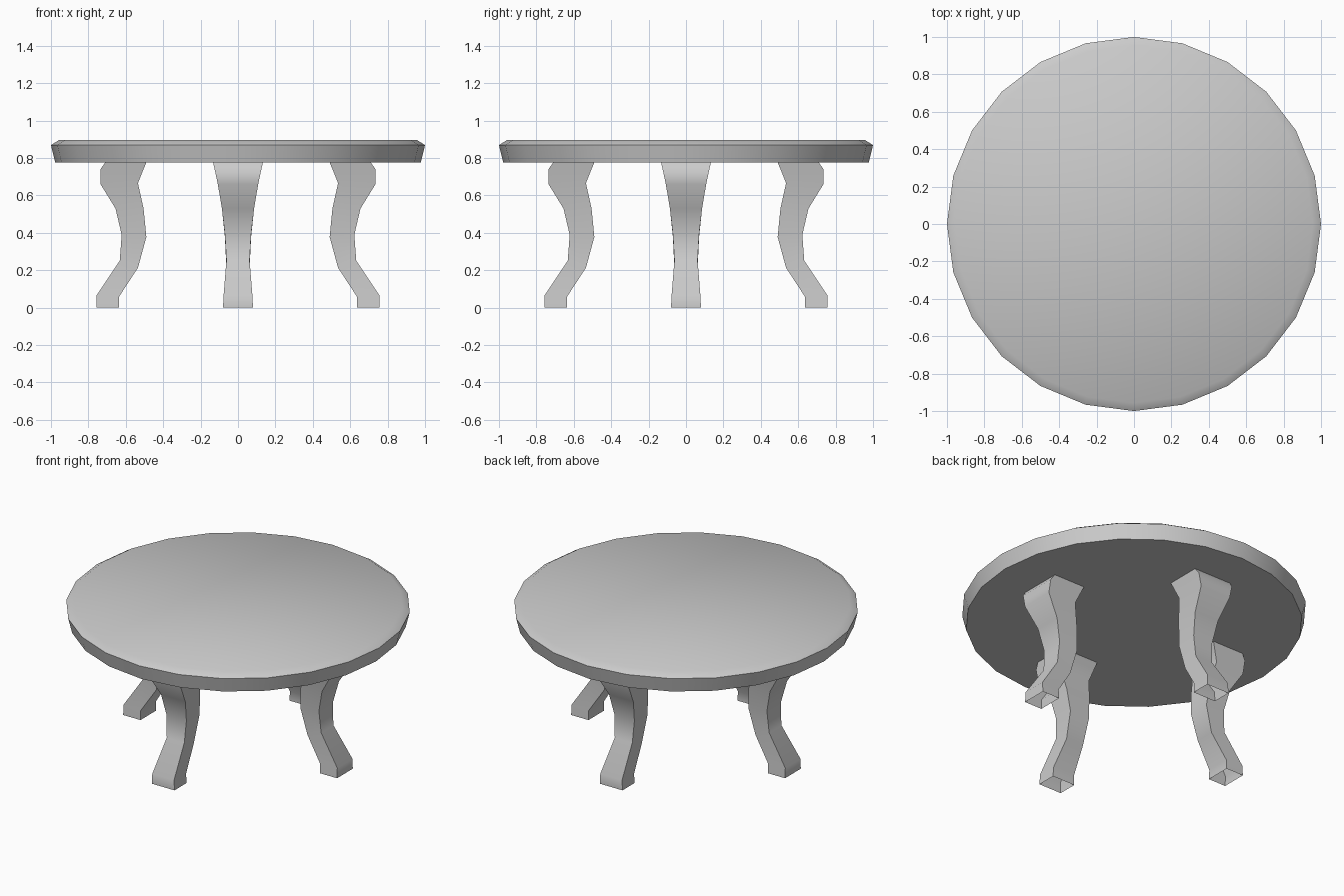
import bpy, bmesh, math

if "Cube" in bpy.data.objects:
    bpy.data.objects.remove(bpy.data.objects["Cube"])


def finish(name, bm, angle):
    bmesh.ops.recalc_face_normals(bm, faces=bm.faces)
    me = bpy.data.meshes.new(name)
    bm.to_mesh(me)
    bm.free()
    ob = bpy.data.objects.new(name, me)
    bpy.context.collection.objects.link(ob)
    bpy.ops.object.select_all(action='DESELECT')
    ob.select_set(True)
    bpy.context.view_layer.objects.active = ob
    bpy.ops.object.shade_smooth_by_angle(angle=math.radians(angle))
    return ob


def loft(bm, rings):
    loops = [[bm.verts.new(p) for p in r] for r in rings]
    for a, b in zip(loops, loops[1:]):
        n = len(a)
        for i in range(n):
            j = (i + 1) % n
            bm.faces.new((a[i], a[j], b[j], b[i]))
    return loops


# Round 24-sided tabletop with undercut rim and chamfered upper edge
SIDES = 24
bm = bmesh.new()
rings = []
for r, z in [(0.977, 0.776), (1.0, 0.869), (0.957, 0.896)]:
    rings.append([(r * math.cos(math.tau * i / SIDES),
                   r * math.sin(math.tau * i / SIDES), z) for i in range(SIDES)])
loops = loft(bm, rings)
bm.faces.new(loops[0])
bm.faces.new(loops[-1])
finish("tabletop", bm, 50)

# Curved leg sections: outer radius, outer z, inner radius, inner z, half width
SECTIONS = [
    (0.71, 0.776, 0.49, 0.776, 0.133),
    (0.735, 0.74, 0.505, 0.74, 0.125),
    (0.735, 0.66, 0.535, 0.665, 0.108),
    (0.655, 0.53, 0.505, 0.53, 0.086),
    (0.622, 0.39, 0.49, 0.378, 0.070),
    (0.632, 0.252, 0.535, 0.213, 0.062),
    (0.757, 0.064, 0.635, 0.060, 0.077),
    (0.757, 0.0, 0.635, 0.0, 0.080),
]

# Four legs, one per axis direction, open under the foot
for k, side in enumerate(("right", "back", "left", "front")):
    c, s = [(1, 0), (0, 1), (-1, 0), (0, -1)][k]
    bm = bmesh.new()
    rings = []
    for ro, zo, ri, zi, w in SECTIONS:
        pts = [(ro, -w, zo), (ro, w, zo), (ri, w, zi), (ri, -w, zi)]
        rings.append([(x * c - y * s, x * s + y * c, z) for x, y, z in pts])
    loft(bm, rings)
    finish(side + "_leg", bm, 50)
